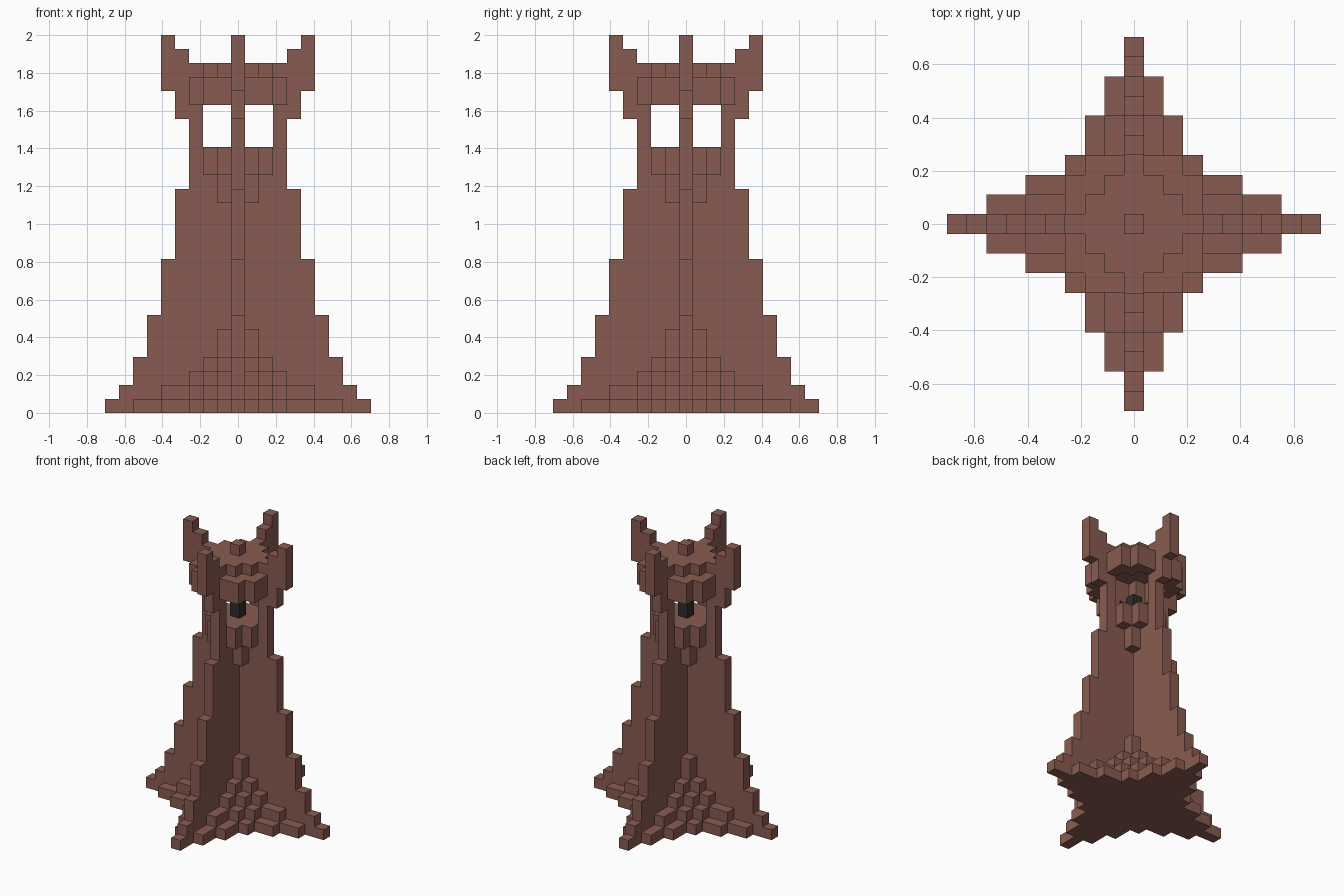
import bpy, bmesh
from mathutils import Vector

cube = bpy.data.objects.get("Cube")
if cube:
    bpy.data.objects.remove(cube, do_unlink=True)

U = 2 / 27  # one block


def material(name, rgb):
    m = bpy.data.materials.new(name)
    m.use_nodes = True
    m.diffuse_color = (*rgb, 1)
    m.node_tree.nodes["Principled BSDF"].inputs["Base Color"].default_value = (*rgb, 1)
    return m


brown = material("brown_stone", (0.246, 0.105, 0.082))
black = material("black_core", (0.026, 0.026, 0.026))


def disc(rows, z0, z1):
    """Stepped plan: rows[i] is the half-width of the row i blocks off the axis."""
    return {(x, s * y, z) for z in range(z0, z1) for y, w in enumerate(rows)
            for s in (-1, 1) for x in range(-w, w + 1)}


def spokes(inner, outer, z0, z1):
    """Four radial runs of blocks, one along each half-axis."""
    return {c for z in range(z0, z1) for r in range(inner, outer + 1)
            for c in ((r, 0, z), (-r, 0, z), (0, r, z), (0, -r, z))}


parts = {}

# Stepped plinth
parts["plinth"] = (disc([9, 7, 5, 3, 2, 2, 1, 1, 0, 0], 0, 1)
                   | disc([5, 5, 3, 2, 1, 1], 1, 2)
                   | disc([3, 3, 2, 1], 2, 3)
                   | disc([2, 2, 1], 3, 4)
                   | disc([1, 1], 4, 6))

# Crossed fins of the tower, then the posts and horns around the chamber
fins = set()
for inner, outer, z0, z1 in ((0, 8, 1, 2), (0, 7, 2, 4), (0, 6, 4, 7), (0, 5, 7, 11),
                             (0, 4, 11, 16), (0, 3, 16, 19), (3, 3, 19, 21),
                             (3, 4, 21, 23), (3, 5, 23, 25), (4, 5, 25, 26), (5, 5, 26, 27)):
    fins |= spokes(inner, outer, z0, z1)
parts["fins"] = fins

# Chamber floor, hollow canopy and cap
parts["chamber_floor"] = disc([1, 1], 15, 17) | disc([2, 2, 1], 17, 19)
parts["canopy_ring"] = disc([3, 3, 3, 2], 22, 24) - disc([2, 2, 1], 22, 24)
parts["roof_cap"] = disc([2, 2, 1], 24, 25)
parts["finial"] = {(0, 0, 25)}
parts["core"] = {(0, 0, 19), (0, 0, 20)}

# Each block belongs to one part only
taken = set()
for name in parts:
    parts[name] = parts[name] - taken
    taken |= parts[name]


def build(name, cells, mat):
    """Skin the blocks, keeping only the exposed faces, and merge flat areas."""
    bm = bmesh.new()
    for c in sorted(cells):
        centre = Vector((c[0], c[1], c[2] + 0.5))
        for axis in range(3):
            for sign in (-1, 1):
                n = [0, 0, 0]
                n[axis] = sign
                if tuple(a + b for a, b in zip(c, n)) in taken:
                    continue
                n = Vector(n)
                u = Vector((n.y, n.z, n.x))
                v = n.cross(u)
                bm.faces.new([bm.verts.new((centre + (n + u * a + v * b) / 2) * U)
                              for a, b in ((-1, -1), (1, -1), (1, 1), (-1, 1))])
    bmesh.ops.remove_doubles(bm, verts=bm.verts, dist=U / 100)
    bmesh.ops.dissolve_limit(bm, angle_limit=0.01, verts=bm.verts, edges=bm.edges)
    mesh = bpy.data.meshes.new(name)
    bm.to_mesh(mesh)
    bm.free()
    mesh.materials.append(mat)
    bpy.context.collection.objects.link(bpy.data.objects.new(name, mesh))


for name, cells in parts.items():
    build(name, cells, black if name == "core" else brown)
